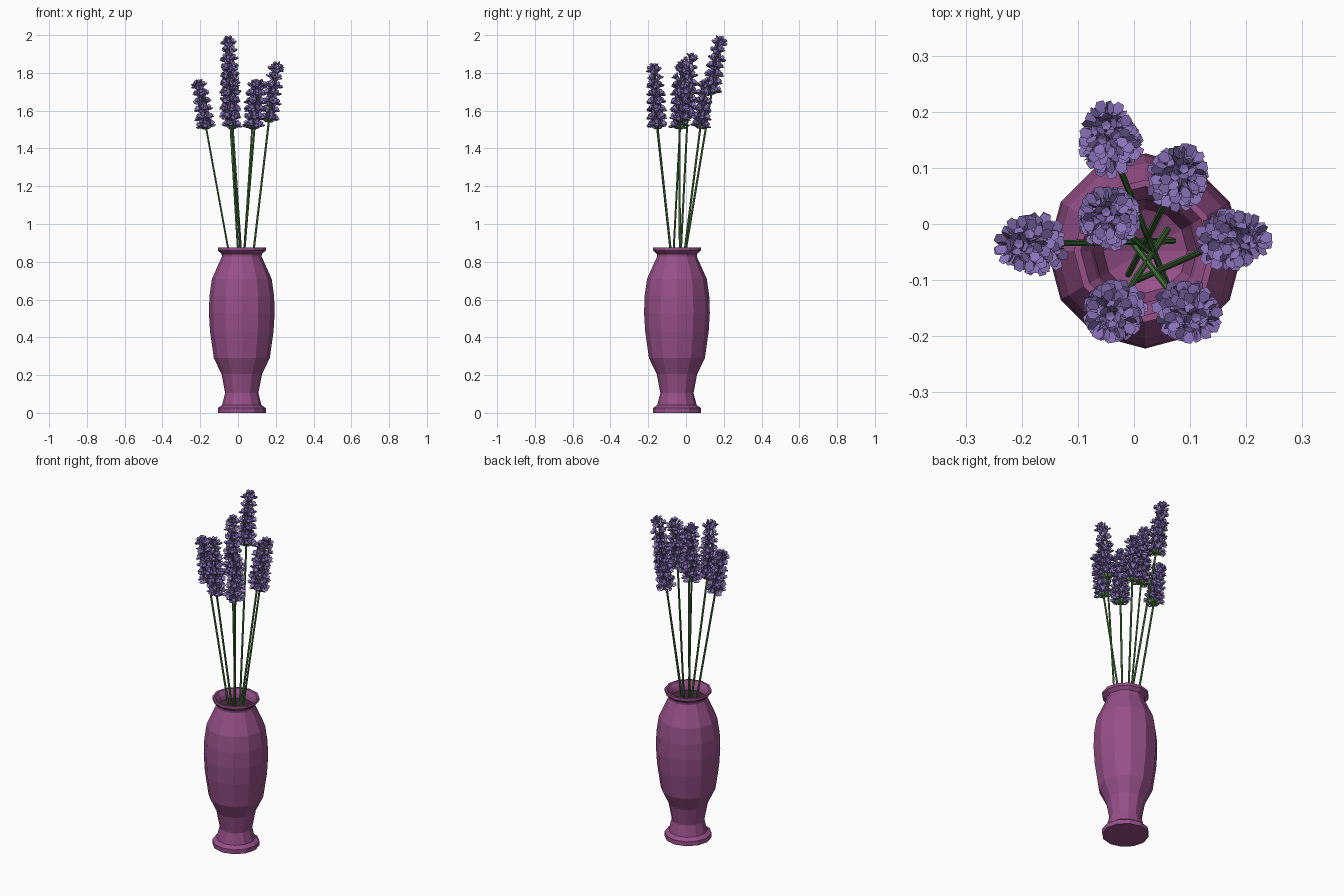
import bpy, bmesh, math, random
from mathutils import Vector, Matrix

if "Cube" in bpy.data.objects:
    bpy.data.objects.remove(bpy.data.objects["Cube"])

random.seed(4)


def material(name, rgb):
    m = bpy.data.materials.new(name)
    m.diffuse_color = (*rgb, 1)
    m.use_nodes = True
    m.node_tree.nodes["Principled BSDF"].inputs["Base Color"].default_value = m.diffuse_color
    return m


PLUM = material("plum glaze", (0.31, 0.08, 0.25))
GREEN = material("stem green", (0.075, 0.23, 0.055))
LILAC = material("lavender petal", (0.25, 0.165, 0.48))


def finish(bm, name, mats):
    bmesh.ops.recalc_face_normals(bm, faces=bm.faces)
    me = bpy.data.meshes.new(name)
    bm.to_mesh(me)
    bm.free()
    for m in mats:
        me.materials.append(m)
    ob = bpy.data.objects.new(name, me)
    bpy.context.collection.objects.link(ob)
    return ob


def frame(origin, axis):
    return Matrix.Translation(origin) @ axis.to_track_quat('Z', 'Y').to_matrix().to_4x4()


def lathe(bm, profile, sides, mat, index=0, phase=0.0):
    """Skin rings of (radius, height); radius 0 becomes a pole."""
    rings = []
    for r, z in profile:
        n = sides if r > 0 else 1
        rings.append([bm.verts.new(mat @ Vector((r * math.cos(phase + math.tau * i / sides),
                                                 r * math.sin(phase + math.tau * i / sides), z)))
                      for i in range(n)])
    for a, b in zip(rings, rings[1:]):
        for i in range(sides):
            j = (i + 1) % sides
            if len(a) == 1:
                f = (a[0], b[j], b[i])
            elif len(b) == 1:
                f = (a[i], a[j], b[0])
            else:
                f = (a[i], a[j], b[j], b[i])
            bm.faces.new(f).material_index = index


# Vase: outside up to the lip, then down the inside
outer = [(0, 0), (0.127, 0), (0.127, 0.026), (0.112, 0.036), (0.104, 0.042), (0.088, 0.105),
         (0.107, 0.205), (0.148, 0.29), (0.168, 0.43), (0.174, 0.53), (0.171, 0.62),
         (0.158, 0.71), (0.105, 0.828), (0.107, 0.842), (0.127, 0.86), (0.127, 0.876)]
inner = [(0.115, 0.876), (0.098, 0.85), (0.092, 0.828), (0.146, 0.705), (0.16, 0.53),
         (0.136, 0.3), (0.094, 0.21), (0.075, 0.105), (0, 0.06)]
bm = bmesh.new()
lathe(bm, outer + inner, 12, Matrix.Translation((0.02, -0.048, 0)), phase=math.pi / 2)
finish(bm, "vase", [PLUM])


def floret(bm, origin, axis, s, calyx=False):
    """Small tube that opens into five broad creased petals."""
    m = frame(origin, axis) @ Matrix.Rotation(random.uniform(0, 1.2), 4, 'Z') @ Matrix.Scale(s, 4)
    lathe(bm, [(0, 0), (0.009, 0.007), (0.0105, 0.02)], 5, m, 1 if calyx else 0)
    lathe(bm, [(0.0105, 0.02), (0.0095, 0.026), (0, 0.023)], 5, m)
    for k in range(5):
        p = m @ Matrix.Rotation(math.tau * k / 5, 4, 'Z')
        v = [bm.verts.new(p @ Vector(c)) for c in
             ((0.006, 0, 0.02), (0.014, -0.0098, 0.034), (0.0195, -0.006, 0.042),
              (0.0195, 0.006, 0.042), (0.014, 0.0098, 0.034), (0.0165, 0, 0.03))]
        # flat upper face and a keel underneath
        bm.faces.new(v[:5])
        for a, b in ((0, 1), (1, 2), (2, 3), (3, 4), (4, 0)):
            bm.faces.new((v[b], v[a], v[5]))


def sprig(n, foot, base, tip):
    foot, base, tip = Vector(foot), Vector(base), Vector(tip)
    # stem, running on through the flower spike
    bm = bmesh.new()
    axis, spike = base - foot, tip - base
    lathe(bm, [(0, 0), (0.0058, 0), (0.0055, axis.length), (0, axis.length)], 6,
          frame(foot, axis))
    lathe(bm, [(0, 0), (0.0055, 0), (0.004, spike.length * 0.9), (0, spike.length * 0.9)], 6,
          frame(base, spike))
    finish(bm, f"stem_{n}", [GREEN])

    # flower spike: whorls of florets, green cups on the lowest whorl
    bm = bmesh.new()
    f = frame(base, spike)
    rot = f.to_3x3()
    whorls = round(spike.length / 0.046)
    for w in range(whorls):
        t = w / whorls
        count = 6 if t < 0.4 else 5 if t < 0.7 else 3
        for k in range(count):
            a = math.tau * (k + 0.5 * (w % 2)) / count + random.uniform(-0.2, 0.2)
            lift = math.radians(40 + 12 * t + random.uniform(-9, 9))
            out = Vector((math.cos(a), math.sin(a), 0))
            d = out * math.cos(lift) + Vector((0, 0, math.sin(lift)))
            o = out * 0.004 + Vector((0, 0, t * spike.length * 0.95))
            floret(bm, f @ o, rot @ d, 1.18 - 0.16 * t, w == 0)
    # crowning florets, one leaning outwards
    up = spike.normalized()
    floret(bm, tip - up * 0.042, spike, 0.98)
    side = Vector((spike.x, spike.y, 0)).normalized() + Vector((0, 0, 0.9))
    floret(bm, tip - up * 0.045, side, 1.1)
    finish(bm, f"flower_spike_{n}", [LILAC, GREEN])


# Seven sprigs: foot inside the vase, bottom of the spike, top of the spike
SPRIGS = [
    ((0.07, -0.03, 0.2), (-0.168, -0.035, 1.505), (-0.208, -0.035, 1.765)),
    ((0.06, -0.11, 0.2), (-0.04, 0.135, 1.69), (-0.05, 0.178, 1.995)),
    ((0.04, -0.06, 0.2), (-0.042, 0.008, 1.56), (-0.05, 0.022, 1.905)),
    ((-0.01, -0.09, 0.2), (0.075, 0.075, 1.505), (0.09, 0.1, 1.765)),
    ((0.005, -0.1, 0.2), (0.163, -0.03, 1.54), (0.203, -0.026, 1.86)),
    ((0.06, -0.01, 0.2), (-0.033, -0.152, 1.505), (-0.043, -0.165, 1.85)),
    ((-0.02, -0.01, 0.2), (0.087, -0.15, 1.505), (0.112, -0.168, 1.765)),
]
for i, s in enumerate(SPRIGS):
    sprig(i + 1, *s)
